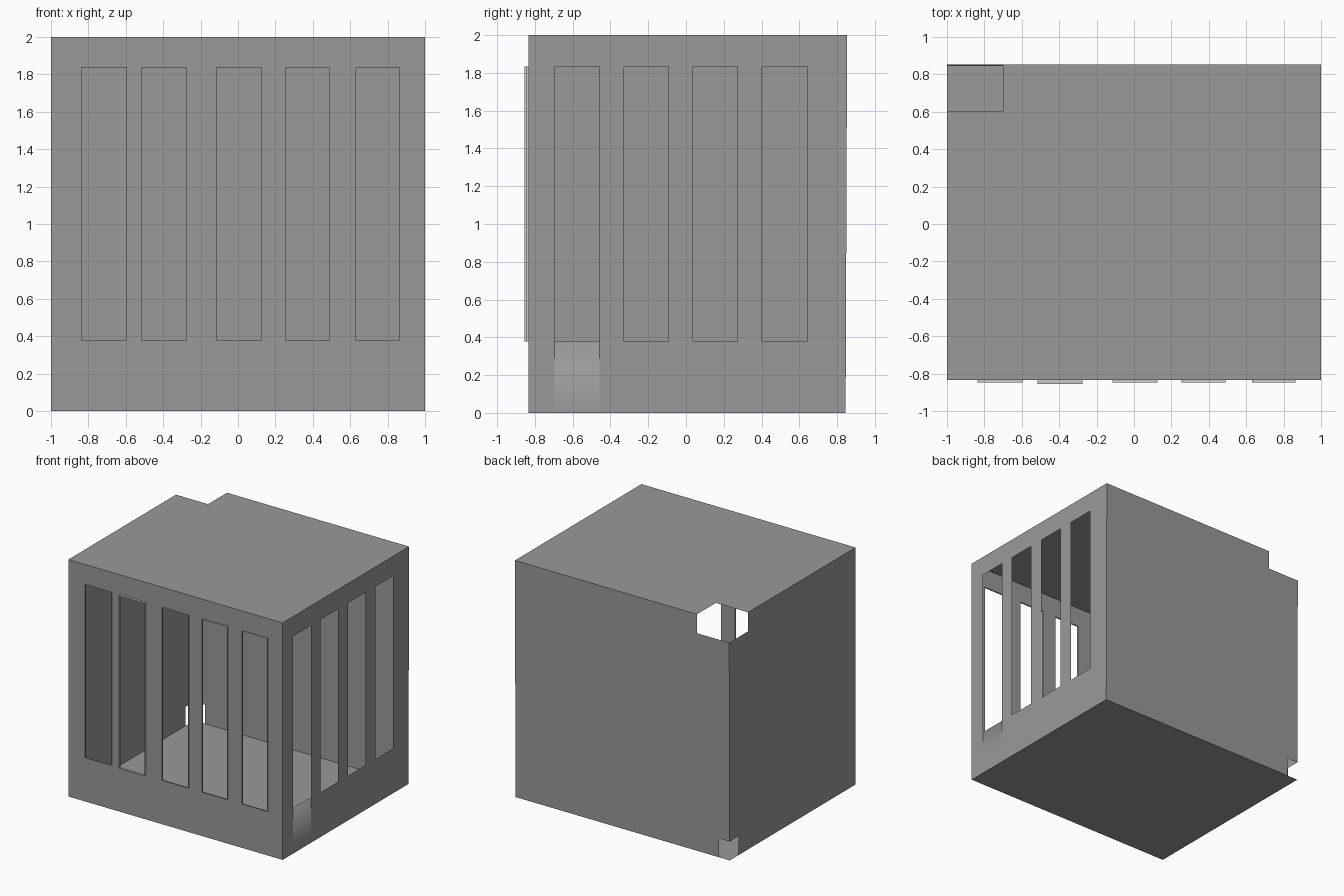
import bpy, bmesh

if "Cube" in bpy.data.objects:
    bpy.data.objects.remove(bpy.data.objects["Cube"])

X, FRONT, BACK, TOP = 1.0, -0.833, 0.85, 2.0
Z0, Z1 = 0.377, 1.835                       # slot bottom and top
FRONT_SLOTS = [(-0.835, -0.595), (-0.515, -0.275), (-0.115, 0.125), (0.255, 0.49), (0.63, 0.862)]
SIDE_SLOTS = [(-0.695, -0.458), (-0.328, -0.093), (0.038, 0.272), (0.403, 0.642)]
RIM_DEPTH = [0.013, 0.021, 0.013, 0.013, 0.013]

# Dark grey for the body, light grey for the slot rims
dark = bpy.data.materials.new("dark_grey")
dark.diffuse_color = (0.32, 0.32, 0.32, 1)
dark.use_nodes = True
dark.node_tree.nodes["Principled BSDF"].inputs["Base Color"].default_value = dark.diffuse_color
light = bpy.data.materials.new("light_grey")
light.diffuse_color = (0.75, 0.72, 0.72, 1)
light.use_nodes = True
light.node_tree.nodes["Principled BSDF"].inputs["Base Color"].default_value = light.diffuse_color


def finish(name, bm, mat, outward=None):
    """Weld, lean the back edge slightly, turn faces outward and store the mesh."""
    bmesh.ops.remove_doubles(bm, verts=bm.verts[:], dist=1e-5)
    for v in bm.verts:
        if v.co.y > BACK - 0.001:
            v.co.y = 0.845 + 0.004 * v.co.z
    bm.normal_update()
    if outward:
        flip = [f for f in bm.faces if sum(a * b for a, b in zip(f.normal, outward)) < 0]
        bmesh.ops.reverse_faces(bm, faces=flip)
    mesh = bpy.data.meshes.new(name)
    bm.to_mesh(mesh)
    bm.free()
    mesh.materials.append(mat)
    obj = bpy.data.objects.new(name, mesh)
    bpy.context.collection.objects.link(obj)
    return obj


def panel(name, place, us, vs, holes, outward):
    """Thin sheet over the (u, v) range, leaving out rectangular holes (u0, u1, v0, v1)."""
    us = sorted(set(us) | {u for h in holes for u in h[:2]})
    vs = sorted(set(vs) | {v for h in holes for v in h[2:]})
    bm = bmesh.new()
    for u0, u1 in zip(us, us[1:]):
        for v0, v1 in zip(vs, vs[1:]):
            cu, cv = (u0 + u1) / 2, (v0 + v1) / 2
            if any(a < cu < b and c < cv < d for a, b, c, d in holes):
                continue
            bm.faces.new([bm.verts.new(place(u, v))
                          for u, v in ((u0, v0), (u1, v0), (u1, v1), (u0, v1))])
    return finish(name, bm, dark, outward)


# Barred front and right walls
panel("front_wall", lambda u, v: (u, FRONT, v), (-X, X), (0, TOP),
      [(a, b, Z0, Z1) for a, b in FRONT_SLOTS], (0, -1, 0))
right = panel("right_wall", lambda u, v: (X, u, v), (FRONT, BACK), (0, TOP),
              [(a, b, Z0, Z1) for a, b in SIDE_SLOTS], (1, 0, 0))

# Small sill turned inward under the first side slot, blended smoothly into the wall
y0, y1 = SIDE_SLOTS[0]
bm = bmesh.new()
bm.from_mesh(right.data)
patch = next(f for f in bm.faces
             if y0 < f.calc_center_median().y < y1 and f.calc_center_median().z < Z0)
edge = max(patch.edges, key=lambda e: e.verts[0].co.z + e.verts[1].co.z)
made = bmesh.ops.extrude_edge_only(bm, edges=[edge])["geom"]
for g in made:
    if isinstance(g, bmesh.types.BMVert):
        g.co.x -= 0.01
    elif isinstance(g, bmesh.types.BMFace):
        g.normal_update()
        if g.normal.z < 0:
            g.normal_flip()
        g.smooth = True
patch.smooth = True
bm.to_mesh(right.data)
bm.free()

# Solid back and left walls, with openings at their shared corner
panel("back_wall", lambda u, v: (u, BACK, v), (-X, X), (0, TOP),
      [(-X, -0.70, 1.84, TOP), (-X, -0.90, 0, 0.16)], (0, 1, 0))
panel("left_wall", lambda u, v: (-X, u, v), (FRONT, BACK), (0, TOP),
      [(0.60, BACK, 1.84, TOP), (0.73, BACK, 0, 0.16)], (-1, 0, 0))

# Floor and notched roof
panel("floor", lambda u, v: (u, v, 0), (-X, X), (FRONT, BACK), [], (0, 0, -1))
panel("roof", lambda u, v: (u, v, TOP), (-X, X), (FRONT, BACK),
      [(-X, -0.70, 0.60, BACK)], (0, 0, 1))

# Raised rims around the front slots
for i, ((a, b), depth) in enumerate(zip(FRONT_SLOTS, RIM_DEPTH)):
    bm = bmesh.new()
    loop = [(a, Z0), (b, Z0), (b, Z1), (a, Z1)]
    for (x0, z0), (x1, z1) in zip(loop, loop[1:] + loop[:1]):
        bm.faces.new([bm.verts.new(p) for p in (
            (x0, FRONT, z0), (x0, FRONT - depth, z0),
            (x1, FRONT - depth, z1), (x1, FRONT, z1))])
    finish(f"slot_rim_{i + 1}", bm, light)
